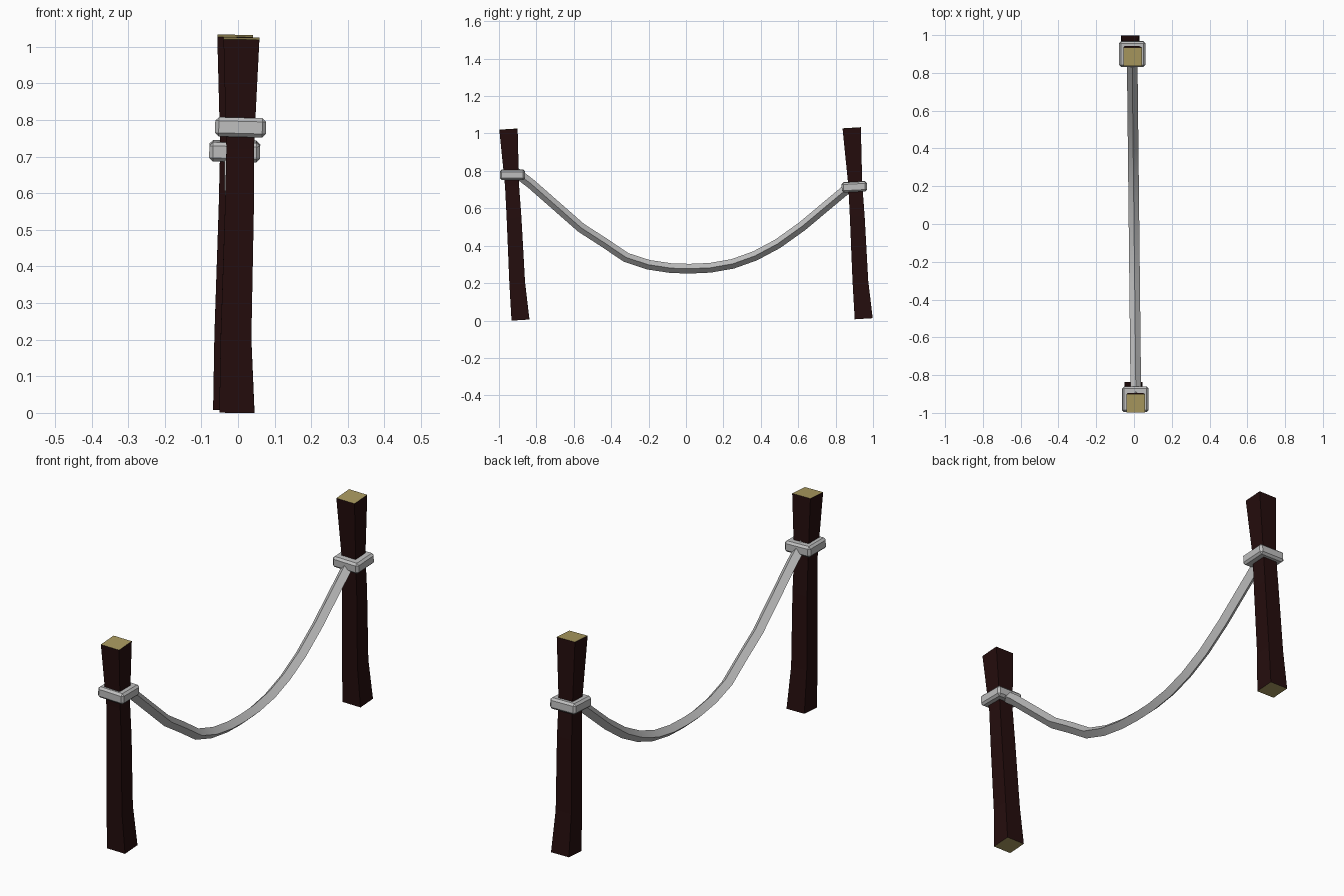
import bpy, bmesh, math
from mathutils import Vector

cube = bpy.data.objects.get("Cube")
if cube:
    bpy.data.objects.remove(cube, do_unlink=True)


def material(name, rgb):
    m = bpy.data.materials.new(name)
    m.use_nodes = True
    m.diffuse_color = (*rgb, 1)
    bsdf = m.node_tree.nodes["Principled BSDF"]
    bsdf.inputs["Base Color"].default_value = (*rgb, 1)
    bsdf.inputs["Roughness"].default_value = 0.8
    return m


bark = material("dark wood", (0.018, 0.004, 0.004))
cut_wood = material("cut wood", (0.40, 0.32, 0.115))
rope_grey = material("rope grey", (0.52, 0.52, 0.52))


def sweep(name, rings, mats):
    """Skin a list of four-point rings and cap both ends."""
    bm = bmesh.new()
    loops = [[bm.verts.new(p) for p in ring] for ring in rings]
    for a, b in zip(loops, loops[1:]):
        for i in range(4):
            j = (i + 1) % 4
            bm.faces.new((a[i], a[j], b[j], b[i]))
    for end in (loops[0], loops[-1]):
        bm.faces.new(end).material_index = len(mats) - 1
    bmesh.ops.recalc_face_normals(bm, faces=bm.faces)
    mesh = bpy.data.meshes.new(name)
    bm.to_mesh(mesh)
    bm.free()
    for m in mats:
        mesh.materials.append(m)
    ob = bpy.data.objects.new(name, mesh)
    bpy.context.collection.objects.link(ob)
    return ob


LEAN = (math.radians(3.6), math.radians(0.7), 0)
CORNERS = ((-1, -1), (1, -1), (1, 1), (-1, 1))
# Post taper: height, half width, sideways shift
TAPER = ((0, 0.048, 0), (0.2, 0.042, -0.005), (0.55, 0.0395, 0),
         (0.72, 0.0375, 0), (1.022, 0.049, 0))


def post(name, base):
    rings = [[(x * h + s, y * h + s, z) for x, y in CORNERS] for z, h, s in TAPER]
    ob = sweep(name, rings, [bark, cut_wood])
    ob.location = base
    ob.rotation_euler = LEAN


def collar(name, centre, tilt):
    bpy.ops.mesh.primitive_cube_add(size=1, location=centre)
    ob = bpy.context.object
    ob.name = name
    ob.dimensions = (0.139, 0.135, 0.053)
    bpy.ops.object.transform_apply(location=False, rotation=False, scale=True)
    ob.rotation_euler = tilt
    ob.data.materials.append(rope_grey)
    bevel = ob.modifiers.new("chamfer", "BEVEL")
    bevel.width = 0.01
    bevel.segments = 1


# Posts and the rope loops tied around them
post("front_post", (-0.003, -0.885, 0.003))
post("back_post", (-0.02, 0.95, 0.010))
collar("front_collar", (0.007, -0.928, 0.78), (0, math.radians(1.5), 0))
collar("back_collar", (-0.009, 0.90, 0.715), (math.radians(3), math.radians(1), 0))

# Sagging rope with a diamond section
PATH = [(-0.92, 0.80), (-0.83, 0.732), (-0.56, 0.495), (-0.44, 0.418), (-0.32, 0.337),
        (-0.2, 0.298), (-0.08, 0.28), (0.02, 0.277), (0.13, 0.282), (0.25, 0.303),
        (0.37, 0.346), (0.49, 0.41), (0.62, 0.503), (0.85, 0.695), (0.9, 0.735)]
points = [Vector((-0.011 * y, y, z)) for y, z in PATH]
rings = []
for i, p in enumerate(points):
    t = (points[min(i + 1, len(points) - 1)] - points[max(i - 1, 0)]).normalized()
    side = Vector((0.028, 0, 0))
    up = Vector((0, -t.z, t.y)) * 0.026
    rings.append([p + side, p + up, p - side, p - up])
rope = sweep("hanging_rope", rings, [rope_grey])
bpy.ops.object.select_all(action="DESELECT")
rope.select_set(True)
bpy.context.view_layer.objects.active = rope
bpy.ops.object.shade_smooth_by_angle(angle=math.radians(30))
